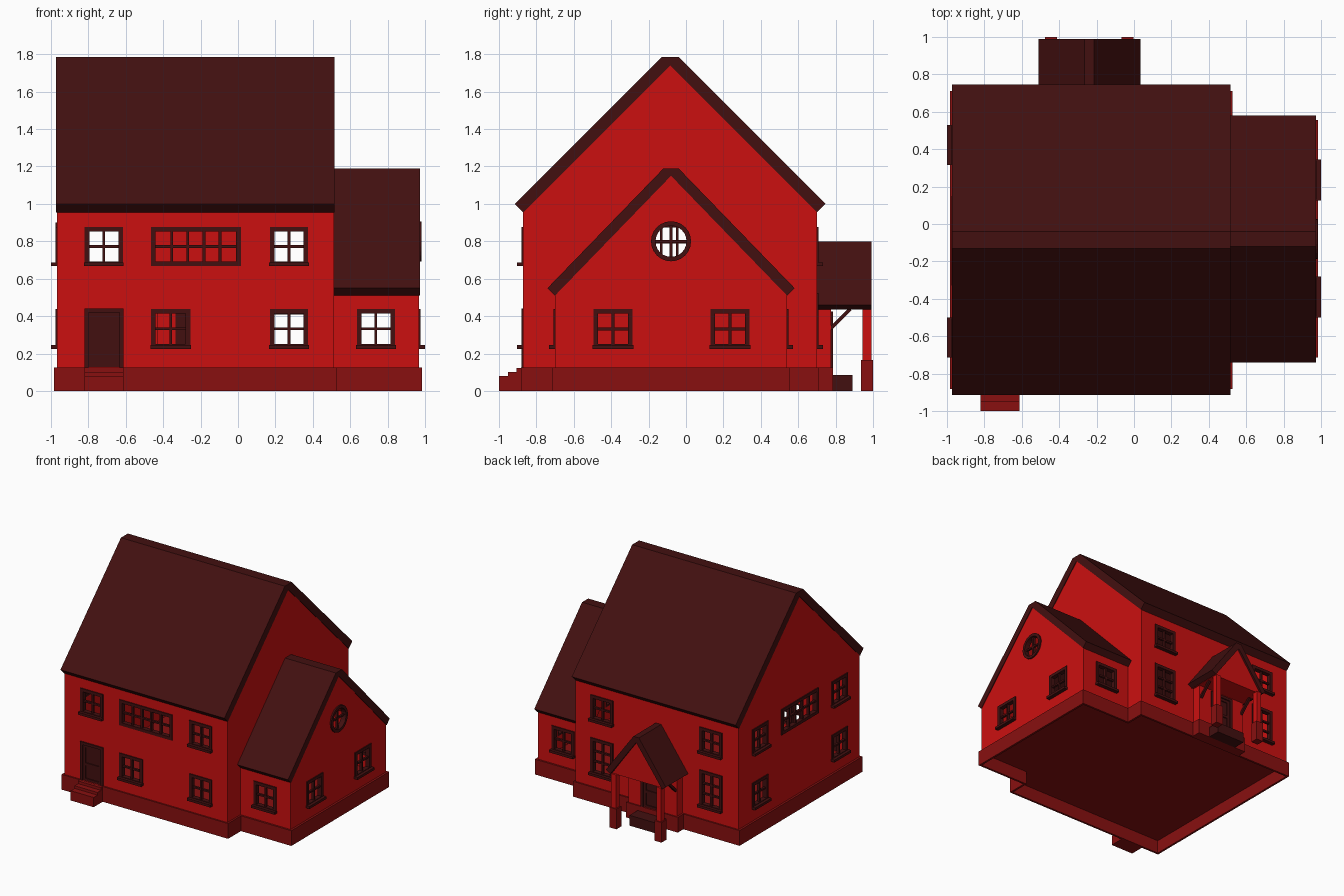
import bpy, bmesh, math
from mathutils import Vector, Matrix

if "Cube" in bpy.data.objects:
    bpy.data.objects.remove(bpy.data.objects["Cube"])


def material(name, rgb):
    m = bpy.data.materials.new(name)
    m.diffuse_color = (*rgb, 1)
    m.use_nodes = True
    m.node_tree.nodes["Principled BSDF"].inputs["Base Color"].default_value = m.diffuse_color
    return m


WALL = material("wall_red", (0.6, 0.005, 0.005))
BASE = material("plinth_red", (0.25, 0.005, 0.005))
DARK = material("dark_trim", (0.055, 0.005, 0.005))


def finish(name, bm, mat):
    bmesh.ops.recalc_face_normals(bm, faces=bm.faces)
    me = bpy.data.meshes.new(name)
    bm.to_mesh(me)
    bm.free()
    ob = bpy.data.objects.new(name, me)
    bpy.context.collection.objects.link(ob)
    if mat:
        me.materials.append(mat)
    return ob


def add_box(bm, x, y, z):
    ret = bmesh.ops.create_cube(bm, size=1)
    for v in ret["verts"]:
        v.co = Vector([(a + b) / 2 + c * (b - a) for (a, b), c in zip((x, y, z), v.co)])


def boxes(name, items, mat=None):
    bm = bmesh.new()
    for it in items:
        add_box(bm, *it)
    return finish(name, bm, mat)


def prism(name, pts, a, b, mat=None, axis="x"):
    # extrude a (u, z) profile from a to b along x or y
    bm = bmesh.new()
    f = bm.faces.new([bm.verts.new((a, u, z) if axis == "x" else (u, a, z)) for u, z in pts])
    ext = bmesh.ops.extrude_face_region(bm, geom=[f])["geom"]
    d = Vector((b - a, 0, 0) if axis == "x" else (0, b - a, 0))
    bmesh.ops.translate(bm, vec=d, verts=[v for v in ext if isinstance(v, bmesh.types.BMVert)])
    return finish(name, bm, mat)


def boolean(ob, tool, op="DIFFERENCE"):
    m = ob.modifiers.new("cut", "BOOLEAN")
    m.operation, m.object, m.solver = op, tool, "EXACT"
    bpy.context.view_layer.objects.active = ob
    bpy.ops.object.modifier_apply(modifier=m.name)
    bpy.data.objects.remove(tool, do_unlink=True)


def gable(y0, y1, z0, ze, zt):
    return [(y0, z0), (y1, z0), (y1, ze), ((y0 + y1) / 2, zt), (y0, ze)]


# wall shell: main house, side wing and porch entry
walls = prism("walls", gable(-.87, .70, .12, .96, 1.745), -.968, .512, WALL)
boolean(walls, prism("t", gable(-.70, .54, .12, .515, 1.155), .4, .968), "UNION")
boolean(walls, boxes("t", [((-.46, -.02), (.6, .775), (.12, .45))]), "UNION")
boolean(walls, prism("t", gable(-.84, .67, .1, 1.2, 1.95), -.938, .482))
boolean(walls, prism("t", gable(-.67, .51, .1, .53, 1.135), .45, .938))
boolean(walls, boxes("t", [((-.43, -.05), (.6, .745), (.1, .42))]))

# plinth, hollow underneath with the floor slab left in
plinth = boxes("plinth", [((-.985, .527), (-.882, .712), (0, .125))], BASE)
boolean(plinth, boxes("t", [((.3, .985), (-.715, .555), (0, .125))]), "UNION")
boolean(plinth, boxes("t", [((-.475, -.005), (.6, .785), (0, .125))]), "UNION")
boolean(plinth, boxes("t", [((-.968, .51), (-.865, .695), (-.1, .11))]))
boolean(plinth, boxes("t", [((.45, .968), (-.698, .538), (-.1, .11))]))

# roofs
prism("main_roof", [(-.915, 1.0), (-.13, 1.785), (-.04, 1.785), (.745, 1.0),
                    (.70, .955), (-.085, 1.74), (-.87, .955)], -.973, .517, DARK)
prism("wing_roof", [(-.74, .55), (-.12, 1.19), (-.04, 1.19), (.58, .55),
                    (.54, .51), (-.08, 1.15), (-.70, .51)], .511, .973, DARK)

# wall planes: (fixed coordinate, axis of the wall normal, outward sign)
SIDES = {"front": (-.87, "y", -1), "back": (.70, "y", 1), "left": (-.968, "x", -1),
         "wing_front": (-.70, "y", -1), "wing_back": (.54, "y", 1),
         "right": (.968, "x", 1), "entry": (.775, "y", 1)}


def place(side, u, d, z):
    # (along wall, outward range, height range) -> world box
    o, ax, s = SIDES[side]
    n = tuple(sorted((o + s * d[0], o + s * d[1])))
    return (n, u, z) if ax == "x" else (u, n, z)


openings = []


def window(side, u0, u1, z0, z1, cols=2, rows=2, sill=True):
    t, m, d = .025, .007, (-.03, .008)
    parts = [((u0, u0 + t), d, (z0, z1)), ((u1 - t, u1), d, (z0, z1)),
             ((u0 + t, u1 - t), d, (z0, z0 + t)), ((u0 + t, u1 - t), d, (z1 - t, z1))]
    for i in range(1, cols):
        c = u0 + t + (u1 - u0 - 2 * t) * i / cols
        parts.append(((c - m, c + m), (-.022, 0), (z0 + t, z1 - t)))
    for i in range(1, rows):
        c = z0 + t + (z1 - z0 - 2 * t) * i / rows
        parts.append(((u0 + t, u1 - t), (-.02, -.002), (c - m, c + m)))
    if sill:
        parts.append(((u0 - .004, u1 + .004), (0, .032), (z0, z0 + .02)))
    boxes(side + "_window", [place(side, *p) for p in parts], DARK)
    openings.append(place(side, (u0 + .01, u1 - .01), (-.06, .05), (z0 + .01, z1 - .01)))


LOW, UP = (.225, .438), (.667, .877)
for u in ((-.82, -.615), (.17, .375)):
    window("front", *u, *UP)
    window("back", *u, *UP)
    window("back", *u, .225, .525, rows=3)
for u in ((-.465, -.255), (.17, .375)):
    window("front", *u, *LOW)
window("front", -.465, .015, *UP, cols=5, sill=False)
for u in ((-.71, -.505), (.32, .525)):
    window("left", *u, *LOW)
    window("left", *u, *UP)
window("left", -.33, .15, .69, .90, cols=5, sill=False)
for s in ("wing_front", "wing_back"):
    window(s, .635, .84, *LOW)
for u in ((-.495, -.285), (.13, .34)):
    window("right", *u, *LOW)


def door(side, u0, u1, z0, z1):
    t = .022
    w = (u0 + t, u1 - t)
    zm = z0 + (z1 - z0) * .4
    parts = [((u0, u0 + t), (-.03, .01), (z0, z1)), ((u1 - t, u1), (-.03, .01), (z0, z1)),
             (w, (-.03, .01), (z1 - t, z1)), (w, (-.025, -.008), (z0, z1 - t)),
             ((u0 + t, u0 + 2 * t), (-.01, 0), (z0, z1 - t)),
             ((u1 - 2 * t, u1 - t), (-.01, 0), (z0, z1 - t))]
    for za in (z0, zm, z1 - 2 * t):
        parts.append(((u0 + 2 * t, u1 - 2 * t), (-.01, 0), (za, za + t)))
    boxes(side + "_door", [place(side, *p) for p in parts], DARK)
    openings.append(place(side, (u0 + .01, u1 - .01), (-.06, .05), (z0 + .005, z1 - .01)))


door("front", -.82, -.612, .122, .44)
door("entry", -.345, -.135, .122, .425)
boolean(walls, boxes("t", openings))

# round window in the wing gable
C = Vector((.968, -.08, .80))
bm = bmesh.new()
bmesh.ops.create_cone(bm, cap_ends=True, segments=24, radius1=.095, radius2=.095, depth=.16,
                      matrix=Matrix.Translation(C) @ Matrix.Rotation(math.pi / 2, 4, "Y"))
boolean(walls, finish("t", bm, None))
bm = bmesh.new()
vs = [bm.verts.new(C + Vector((x, 0, r))) for x, r in ((-.03, .083), (.012, .083), (.012, .107), (-.03, .107))]
es = [bm.edges.new((vs[i], vs[(i + 1) % 4])) for i in range(4)]
bmesh.ops.spin(bm, geom=vs + es, cent=C, axis=(1, 0, 0), angle=2 * math.pi, steps=24, use_merge=True)
bmesh.ops.remove_doubles(bm, verts=bm.verts, dist=1e-4)
add_box(bm, (.946, .966), (-.087, -.073), (.715, .885))
add_box(bm, (.948, .964), (-.165, .005), (.793, .807))
finish("round_window", bm, DARK)

# front steps and back step
boxes("front_steps", [((-.82, -.612), (-1.0, -.94), (0, .08)), ((-.82, -.612), (-.95, -.90), (0, .102)),
                      ((-.82, -.612), (-.905, -.872), (0, .124))], BASE)
boxes("back_step", [((-.37, -.11), (.78, .89), (0, .085))], DARK)

# back porch: roof, gable infill, posts and braces
prism("porch_roof", [(-.51, .46), (-.265, .80), (-.215, .80), (.035, .46), (-.005, .435),
                     (-.24, .755), (-.475, .435)], .695, .99, DARK, "y")
prism("porch_gable", [(-.47, .437), (-.01, .437), (-.24, .757)], .695, .975, WALL, "y")
for x in (-.445, -.035):
    boxes("porch_post", [((x - .022, x + .022), (.943, .99), (.16, .44))], WALL)
    boxes("porch_post_base", [((x - .032, x + .032), (.935, 1.0), (0, .165))], BASE)
    brace = boxes("porch_brace", [((-.01, .01), (-.075, .075), (-.009, .009))], DARK)
    brace.location = (x, .825, .385)
    brace.rotation_euler = (math.radians(45), 0, 0)
